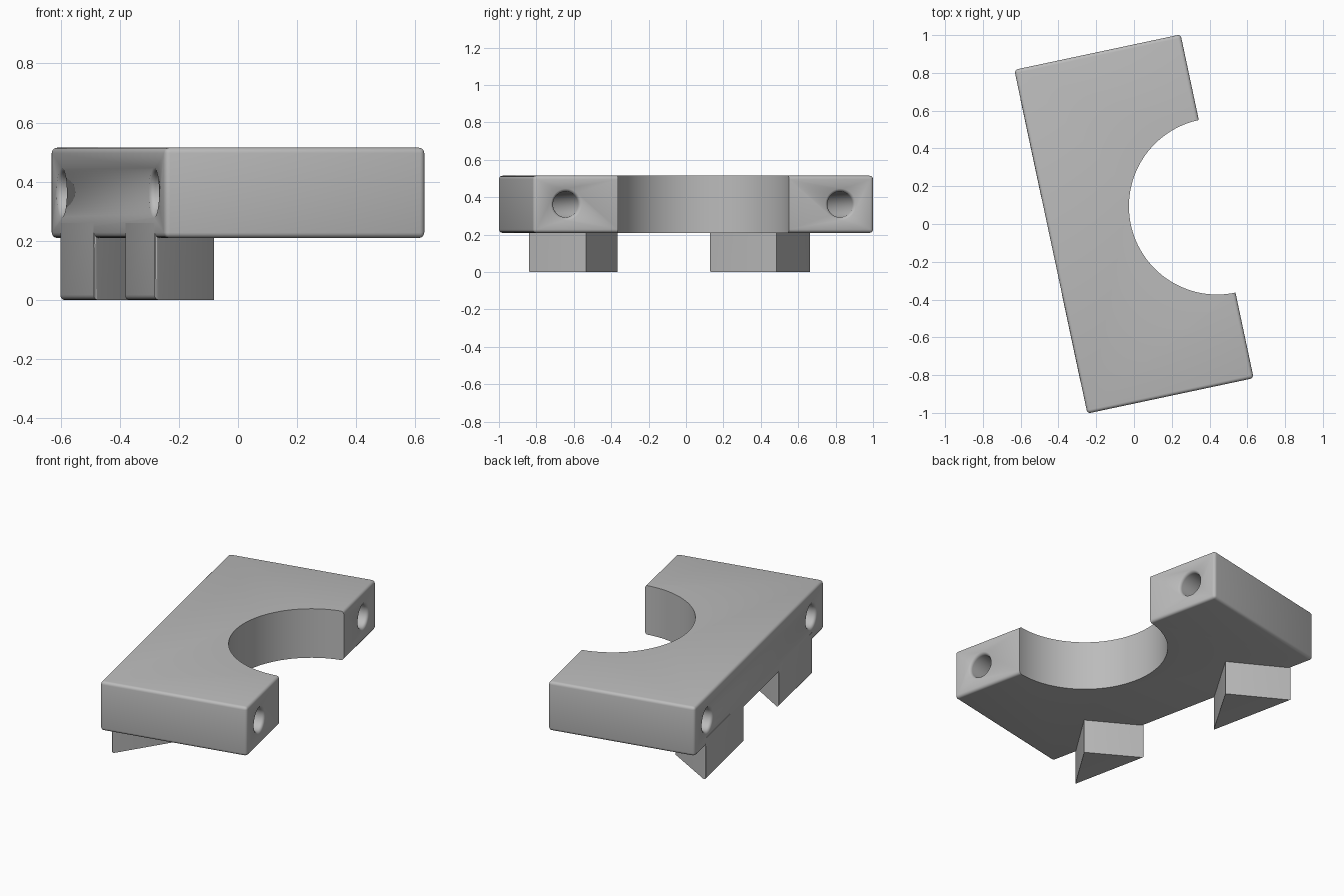
import bpy
import bmesh
from math import cos, sin, pi, radians

old = bpy.data.objects.get("Cube")
if old:
    bpy.data.objects.remove(old, do_unlink=True)

TILT = radians(12)            # the whole part is turned about z
WIDTH, LENGTH = 0.90, 1.86
BOTTOM, TOP = 0.21, 0.515
FILLET = 0.018
SIDE = WIDTH / 2

grey = bpy.data.materials.new("plain_grey")
grey.use_nodes = True
grey.diffuse_color = (0.5, 0.5, 0.5, 1)
grey.node_tree.nodes["Principled BSDF"].inputs["Base Color"].default_value = (0.5, 0.5, 0.5, 1)


def make_object(name, bm):
    bmesh.ops.recalc_face_normals(bm, faces=bm.faces)
    mesh = bpy.data.meshes.new(name)
    bm.to_mesh(mesh)
    bm.free()
    mesh.materials.append(grey)
    obj = bpy.data.objects.new(name, mesh)
    bpy.context.collection.objects.link(obj)
    obj.rotation_euler.z = TILT
    return obj


def prism(outline, z0, z1):
    """Upright prism over a 2D outline."""
    bm = bmesh.new()
    base = bm.faces.new([bm.verts.new((x, y, z0)) for x, y in outline])
    extruded = bmesh.ops.extrude_face_region(bm, geom=[base])["geom"]
    for v in extruded:
        if isinstance(v, bmesh.types.BMVert):
            v.co.z = z1
    return bm


def round_edges(bm, edges):
    bmesh.ops.bevel(bm, geom=edges, offset=FILLET, segments=4,
                    profile=0.5, affect='EDGES', clamp_overlap=True)


def bore(y, z, profile, sides=40):
    """Turned cutter along x, from (x, radius) pairs."""
    bm = bmesh.new()
    rings = [[bm.verts.new((x, y + r * cos(2 * pi * i / sides), z + r * sin(2 * pi * i / sides)))
              for i in range(sides)] for x, r in profile]
    for a, b in zip(rings, rings[1:]):
        for i in range(sides):
            j = (i + 1) % sides
            bm.faces.new((a[i], a[j], b[j], b[i]))
    bm.faces.new(rings[0])
    bm.faces.new(rings[-1])
    return make_object("bore_cutter", bm)


def smooth(obj):
    bpy.ops.object.select_all(action='DESELECT')
    obj.select_set(True)
    bpy.context.view_layer.objects.active = obj
    bpy.ops.object.shade_smooth_by_angle(angle=radians(30))


# Rounded block
half = LENGTH / 2
bm = prism([(-SIDE, -half), (SIDE, -half), (SIDE, half), (-SIDE, half)], BOTTOM, TOP)
round_edges(bm, bm.edges[:])
body = make_object("clamp_body", bm)

# Half-round saddle and two cross bores with softened mouths
N = 128
circle = [(SIDE + 0.467 * cos(2 * pi * i / N), 0.467 * sin(2 * pi * i / N)) for i in range(N)]
cutters = [make_object("saddle_cutter", prism(circle, 0, 1))]
mouth = [(SIDE + 0.02, 0.086), (SIDE, 0.084), (SIDE - 0.004, 0.077),
         (SIDE - 0.009, 0.072), (SIDE - 0.018, 0.069)]
bore_profile = [(-x, r) for x, r in mouth] + mouth[::-1]
for y in (-0.75, 0.75):
    cutters.append(bore(y, 0.362, bore_profile))

bpy.context.view_layer.objects.active = body
for cutter in cutters:
    cutter.hide_render = True
    mod = body.modifiers.new("cut", 'BOOLEAN')
    mod.operation = 'DIFFERENCE'
    mod.solver = 'EXACT'
    mod.object = cutter
    bpy.ops.object.modifier_apply(modifier=mod.name)
for cutter in cutters:
    bpy.data.objects.remove(cutter, do_unlink=True)
smooth(body)

# Triangular feet, flush with the back of the block and rounded on that face
FLUSH = -SIDE - 0.0008
for name, y0, y1, apex in (("front_foot", -0.772, -0.273, (-0.19, -0.505)),
                           ("rear_foot", 0.218, 0.781, (-0.16, 0.53))):
    bm = prism([(FLUSH, y0), apex, (FLUSH, y1)], 0, BOTTOM + 0.05)
    edges = [e for e in bm.edges
             if all(v.co.x < FLUSH + 0.001 for v in e.verts)
             and min(v.co.z for v in e.verts) < 0.01]
    round_edges(bm, edges)
    smooth(make_object(name, bm))
